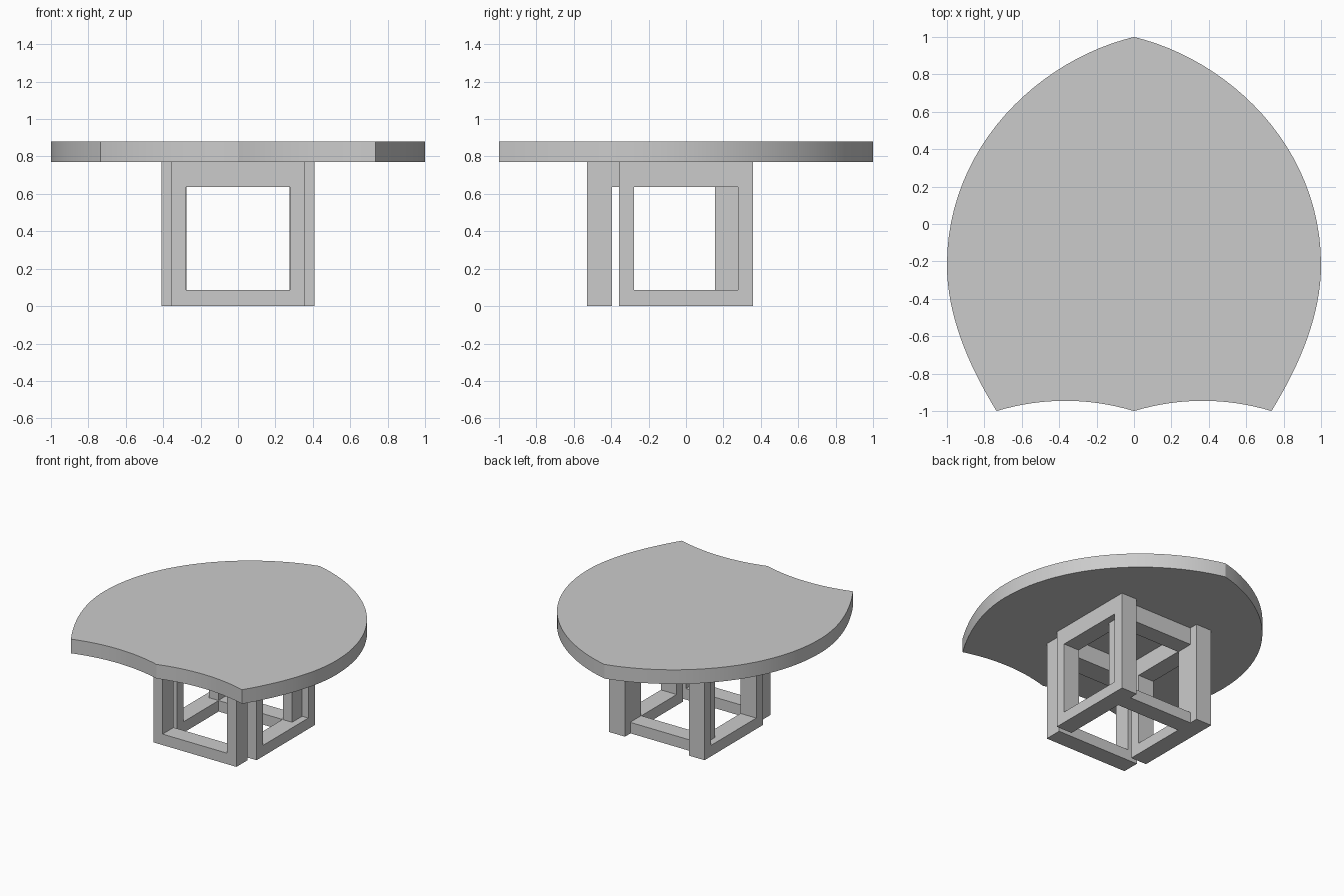
import bpy, bmesh, math
from mathutils import Vector
from mathutils.geometry import interpolate_bezier

if "Cube" in bpy.data.objects:
    bpy.data.objects.remove(bpy.data.objects["Cube"])

# Single plain grey
GREY = (0.6, 0.6, 0.6, 1)
grey = bpy.data.materials.new("plain_grey")
grey.use_nodes = True
grey.diffuse_color = GREY
grey.node_tree.nodes["Principled BSDF"].inputs["Base Color"].default_value = GREY


def finish(bm, name):
    bmesh.ops.recalc_face_normals(bm, faces=bm.faces)
    mesh = bpy.data.meshes.new(name)
    bm.to_mesh(mesh)
    bm.free()
    mesh.materials.append(grey)
    obj = bpy.data.objects.new(name, mesh)
    bpy.context.collection.objects.link(obj)
    return obj


def extrude(bm, faces, offset):
    res = bmesh.ops.extrude_face_region(bm, geom=faces)
    moved = [v for v in res["geom"] if isinstance(v, bmesh.types.BMVert)]
    bmesh.ops.translate(bm, verts=moved, vec=offset)


# Table top: half outline, mirrored, then extruded
def bezier(a, b, c, d, steps):
    pts = [Vector((*p, 0)) for p in (a, b, c, d)]
    return interpolate_bezier(*pts, steps + 1)[:-1]


TOP_Z, SLAB = 0.77, 0.11
corner, widest = (0.735, -1), (1, -0.22)
half = bezier((0, 1), (0.5, 0.88), (1, 0.42), widest, 24)
half += bezier(widest, (1, -0.48), (0.89, -0.75), corner, 16)
half += bezier(corner, (0.49, -0.927), (0.245, -0.927), (0, -1), 16)
half.append(Vector((0, -1, 0)))
outline = half + [Vector((-p.x, p.y, 0)) for p in reversed(half[1:-1])]
bm = bmesh.new()
slab = bm.faces.new([bm.verts.new((p.x, p.y, TOP_Z)) for p in outline])
extrude(bm, [slab], (0, 0, SLAB))
table_top = finish(bm, "table_top")
bpy.context.view_layer.objects.active = table_top
table_top.select_set(True)
bpy.ops.object.shade_smooth_by_angle(angle=math.radians(30))
table_top.select_set(False)


# Leg frames: rectangular ring with a window, extruded to its depth
HALF, OPEN, DEPTH = 0.357, 0.277, 0.135
SILL, LINTEL = 0.085, 0.637


def leg_frame(name, centre, turn):
    bm = bmesh.new()
    outer = [(-HALF, 0), (HALF, 0), (HALF, TOP_Z), (-HALF, TOP_Z)]
    inner = [(-OPEN, SILL), (OPEN, SILL), (OPEN, LINTEL), (-OPEN, LINTEL)]
    o, i = [[bm.verts.new((x, -DEPTH / 2, z)) for x, z in ring]
            for ring in (outer, inner)]
    ring = [bm.faces.new((o[k], o[k - 3], i[k - 3], i[k])) for k in range(4)]
    extrude(bm, ring, (0, DEPTH, 0))
    obj = finish(bm, name)
    obj.location = (*centre, 0)
    obj.rotation_euler.z = turn


leg_frame("front_frame", (0, -0.462), 0)
leg_frame("back_frame", (0, 0.222), 0)
for side, sign in (("left", 1), ("right", -1)):
    leg_frame(side + "_frame", (sign * 0.342, 0), math.pi / 2)

# Cleat joining the front frame to the side frames
bm = bmesh.new()
bmesh.ops.create_cube(bm, size=1)
cleat = finish(bm, "front_cleat")
cleat.scale = (2 * HALF, 0.036, TOP_Z - LINTEL)
cleat.location = (0, -0.377, (TOP_Z + LINTEL) / 2)
